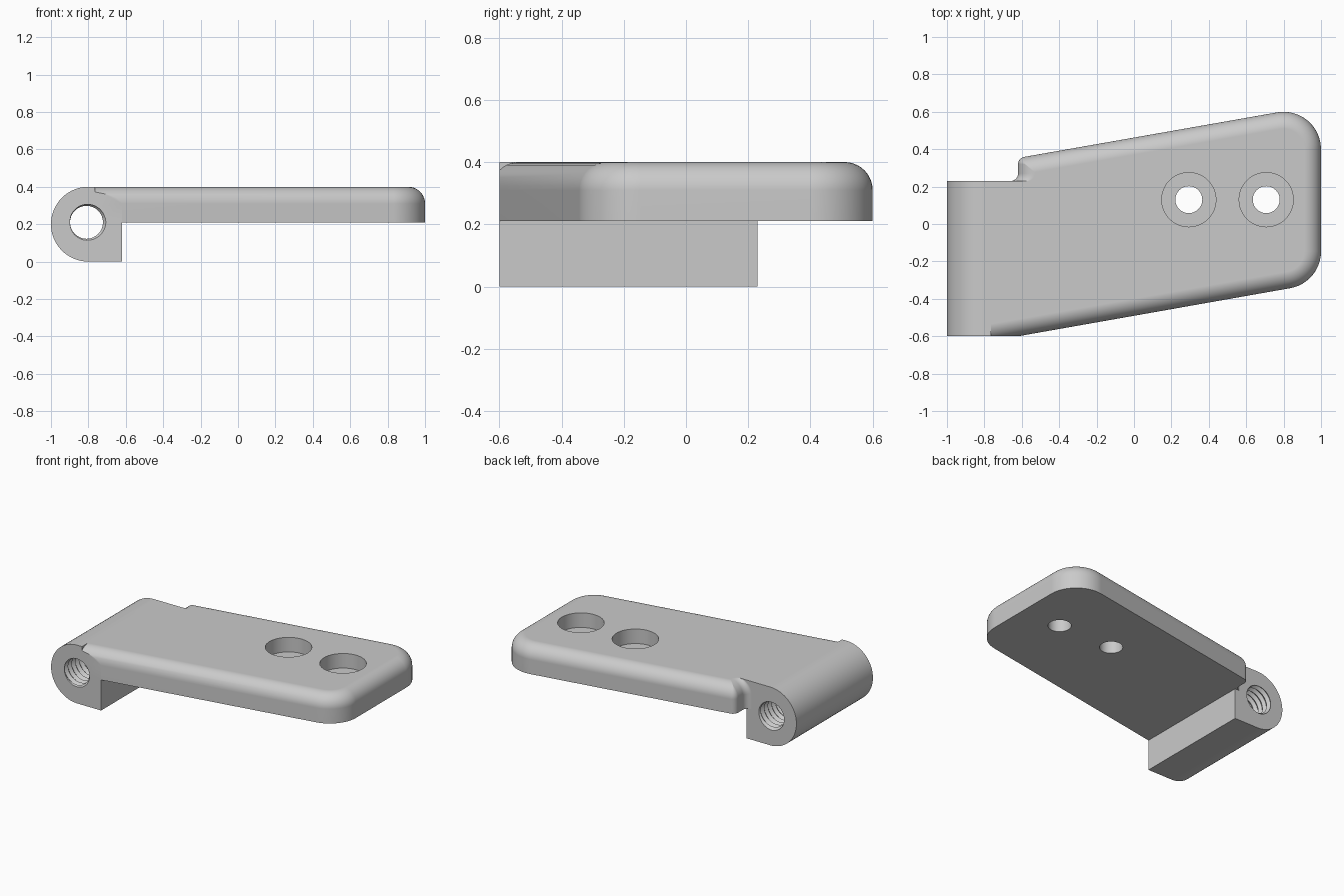
import bpy, bmesh, math
from mathutils import Vector

old = bpy.data.objects.get("Cube")
if old:
    bpy.data.objects.remove(old, do_unlink=True)

grey = bpy.data.materials.new("plain grey metal")
grey.use_nodes = True
COLOUR = (0.59, 0.59, 0.59, 1)
grey.diffuse_color = COLOUR
grey.node_tree.nodes["Principled BSDF"].inputs["Base Color"].default_value = COLOUR


def make_object(name, bm):
    bmesh.ops.recalc_face_normals(bm, faces=bm.faces[:])
    mesh = bpy.data.meshes.new(name)
    bm.to_mesh(mesh)
    bm.free()
    mesh.materials.append(grey)
    obj = bpy.data.objects.new(name, mesh)
    bpy.context.collection.objects.link(obj)
    return obj


def loft(bm, rings):
    """Bridge matching closed rings and cap both ends."""
    rows = [[bm.verts.new(p) for p in ring] for ring in rings]
    n = len(rows[0])
    for a, b in zip(rows, rows[1:]):
        for i in range(n):
            j = (i + 1) % n
            bm.faces.new((a[i], a[j], b[j], b[i]))
    bm.faces.new(rows[0][::-1])
    bm.faces.new(rows[-1])


# Plate outline: corner, corner radius, and whether the next edge is rounded on top
OUTLINE = [((-0.8, -0.632), 0, 1), ((1, -0.314), 0.2, 1), ((1, 0.638), 0.2, 1),
           ((-0.62, 0.353), 0.04, 1), ((-0.62, 0.23), -0.04, 0), ((-0.8, 0.23), 0, 0)]


def plate_ring(inset, z):
    """Outline moved inward, with its corners rounded."""
    pts = [Vector(c[0]) for c in OUTLINE]
    n = len(pts)
    lines = []
    for i in range(n):
        d = (pts[(i + 1) % n] - pts[i]).normalized()
        lines.append((pts[i] + Vector((-d.y, d.x)) * inset * OUTLINE[i][2], d))
    ring = []
    for i in range(n):
        (p, d), (q, e) = lines[i - 1], lines[i]
        corner = p + d * ((q - p).cross(e) / d.cross(e))
        radius = OUTLINE[i][1]
        if radius == 0:
            ring.append((*corner, z))
            continue
        radius = max(radius - inset, 0.003) if radius > 0 else -radius
        half = (-d).angle(e) / 2
        reach = radius / math.tan(half)
        centre = corner + (e - d).normalized() * radius / math.sin(half)
        start = (corner - d * reach - centre).normalized()
        end = (corner + e * reach - centre).normalized()
        for k in range(13):
            ring.append((*(centre + start.slerp(end, k / 12).normalized() * radius), z))
    return ring


# Plate with a rounded top edge, trimmed flush with the barrel's front end
FILLET = 0.09
bm = bmesh.new()
rings = [plate_ring(0, 0.21)]
for k in range(11):
    a = math.pi / 2 * k / 10
    rings.append(plate_ring(FILLET * (1 - math.cos(a)), 0.40 - FILLET + FILLET * math.sin(a)))
loft(bm, rings)
bmesh.ops.bisect_plane(bm, geom=bm.verts[:] + bm.edges[:] + bm.faces[:],
                       plane_co=(0, -0.6, 0), plane_no=(0, -1, 0), clear_outer=True)
bmesh.ops.holes_fill(bm, edges=[e for e in bm.edges if e.is_boundary])
bracket = make_object("hinge_bracket", bm)

# Barrel with a square foot, running front to back
profile = [(-0.62, 0), (-0.62, 0.21), (-0.765, 0.21), (-0.765, 0.4)]
for k in range(33):
    a = math.pi / 2 + math.pi * k / 32
    profile.append((-0.8 + 0.2 * math.cos(a), 0.2 + 0.2 * math.sin(a)))
bm = bmesh.new()
loft(bm, [[(x, y, z) for x, z in profile] for y in (-0.6, 0.23)])
barrel = make_object("barrel", bm)

# Threaded bore cutter: two interleaved helices, crest and root
SEG, TURNS, PITCH = 32, 24, 0.04
bm = bmesh.new()


def helix(radius, shift):
    verts = []
    for k in range(SEG * TURNS + 1):
        a = 2 * math.pi * k / SEG
        verts.append(bm.verts.new((-0.81 + radius * math.cos(a),
                                   -0.66 + shift + PITCH * k / SEG,
                                   0.21 + radius * math.sin(a))))
    return verts


crest, root = helix(0.088, 0), helix(0.104, PITCH / 2)
last = SEG * TURNS
for k in range(last):
    bm.faces.new((crest[k], crest[k + 1], root[k + 1], root[k]))
    if k + SEG < last:
        bm.faces.new((root[k], root[k + 1], crest[k + SEG + 1], crest[k + SEG]))
bm.faces.new(crest[:SEG + 1] + [root[0]])
bm.faces.new(root[last - SEG:] + [crest[last]])
bore = make_object("threaded_bore_cutter", bm)


# Counterbored screw hole cutters
def screw_hole(x):
    bm = bmesh.new()
    steps = [(0.072, 0.1), (0.072, 0.3), (0.145, 0.3), (0.145, 0.5)]
    loft(bm, [[(x + r * math.cos(2 * math.pi * k / 48), 0.13 + r * math.sin(2 * math.pi * k / 48), z)
               for k in range(48)] for r, z in steps])
    return make_object("screw_hole_cutter", bm)


# Join the solids and cut the holes
tools = [(barrel, 'UNION'), (bore, 'DIFFERENCE')]
tools += [(screw_hole(x), 'DIFFERENCE') for x in (0.293, 0.707)]
for tool, operation in tools:
    mod = bracket.modifiers.new(tool.name, 'BOOLEAN')
    mod.object, mod.operation, mod.solver = tool, operation, 'EXACT'
bpy.context.view_layer.update()
result = bpy.data.meshes.new_from_object(bracket.evaluated_get(bpy.context.evaluated_depsgraph_get()))
bracket.modifiers.clear()
bracket.data = result
for tool, _ in tools:
    bpy.data.objects.remove(tool, do_unlink=True)

# Smooth rounded surfaces, keep hard edges
bpy.ops.object.select_all(action='DESELECT')
bracket.select_set(True)
bpy.context.view_layer.objects.active = bracket
bpy.ops.object.shade_smooth_by_angle(angle=math.radians(28))
weighted = bracket.modifiers.new("even_shading", 'WEIGHTED_NORMAL')
weighted.keep_sharp = True
